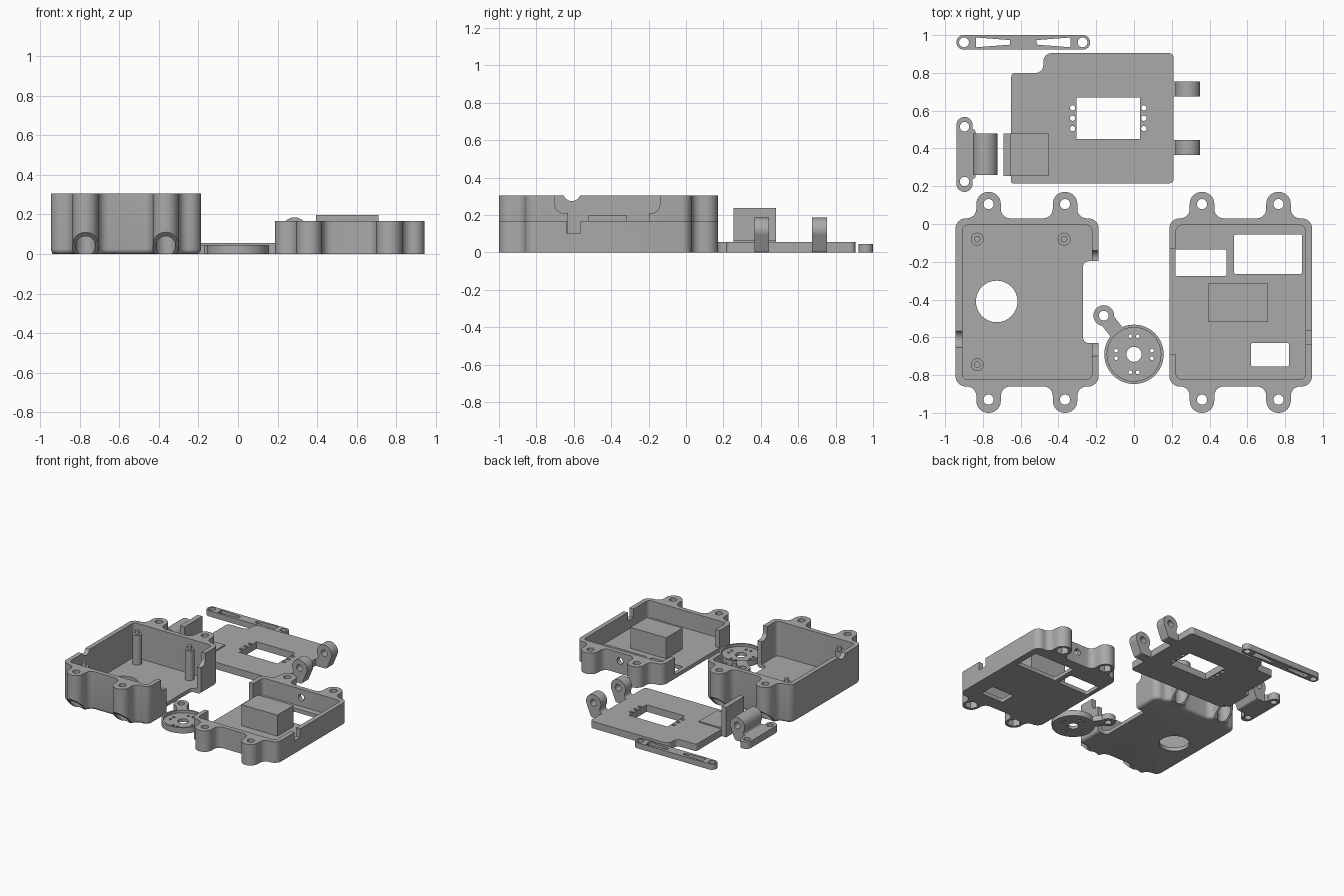
import bpy, bmesh, math
from mathutils import Vector

if "Cube" in bpy.data.objects:
    bpy.data.objects.remove(bpy.data.objects["Cube"], do_unlink=True)

grey = bpy.data.materials.new("plain_grey")
grey.use_nodes = True
grey.diffuse_color = (0.4, 0.4, 0.4, 1)
grey.node_tree.nodes["Principled BSDF"].inputs["Base Color"].default_value = (0.4, 0.4, 0.4, 1)


def fillet(corners, seg=8):
    """Round the corners (x, y, radius) of a closed outline."""
    out = []
    for i, (x, y, r) in enumerate(corners):
        p = Vector((x, y))
        if r == 0:
            out.append(p)
            continue
        a = (Vector(corners[i - 1][:2]) - p).normalized()
        b = (Vector(corners[(i + 1) % len(corners)][:2]) - p).normalized()
        half = a.angle(b) / 2
        mid = p + (a + b).normalized() * (r / math.sin(half))
        start = p + a * (r / math.tan(half)) - mid
        end = p + b * (r / math.tan(half)) - mid
        turn = math.atan2(start.x * end.y - start.y * end.x, start.dot(end))
        for k in range(seg + 1):
            t = turn * k / seg
            c, s = math.cos(t), math.sin(t)
            out.append(mid + Vector((start.x * c - start.y * s, start.x * s + start.y * c)))
    return out


def rect(x0, x1, y0, y1, r=0):
    return fillet([(x0, y0, r), (x1, y0, r), (x1, y1, r), (x0, y1, r)])


def circle(x, y, r, n=32):
    return [Vector((x + r * math.cos(math.tau * k / n), y + r * math.sin(math.tau * k / n))) for k in range(n)]


def prism(name, pts, lo, hi, axis="z", round_bottom=0):
    """Extrude a profile along an axis."""
    place = {"z": lambda a, b, c: (a, b, c), "x": lambda a, b, c: (c, a, b), "y": lambda a, b, c: (a, c, b)}[axis]
    bm = bmesh.new()
    low = [bm.verts.new(place(p[0], p[1], lo)) for p in pts]
    high = [bm.verts.new(place(p[0], p[1], hi)) for p in pts]
    base = bm.faces.new(low)
    bm.faces.new(high)
    for i in range(len(pts)):
        bm.faces.new((low[i - 1], low[i], high[i], high[i - 1]))
    bmesh.ops.recalc_face_normals(bm, faces=bm.faces)
    if round_bottom:
        bmesh.ops.bevel(bm, geom=list(base.edges), offset=round_bottom, segments=4, profile=0.5, affect="EDGES")
    mesh = bpy.data.meshes.new(name)
    bm.to_mesh(mesh)
    bm.free()
    mesh.materials.append(grey)
    obj = bpy.data.objects.new(name, mesh)
    bpy.context.collection.objects.link(obj)
    return obj


def combine(obj, others, operation="DIFFERENCE"):
    bpy.context.view_layer.objects.active = obj
    for other in others:
        mod = obj.modifiers.new("shape", "BOOLEAN")
        mod.operation, mod.solver, mod.object = operation, "EXACT", other
        bpy.ops.object.modifier_apply(modifier=mod.name)
        bpy.data.objects.remove(other, do_unlink=True)


def cutter(pts, lo=-0.1, hi=0.5, axis="z"):
    return prism("cutter", pts, lo, hi, axis)


def holes(centres, r, lo=-0.1, hi=0.5, n=24):
    return [cutter(circle(x, y, r, n), lo, hi) for x, y in centres]


# Case shells: rounded trays with two screw lugs on the front and back
FRONT, BACK, LUG, WALL, FLOOR = -0.86, 0.03, 0.065, 0.036, 0.03


def case(name, x0, x1, lugs, height, round_bottom=0):
    corners = [(x0, FRONT, 0.055)]
    for x in lugs:
        corners += [(x - LUG, FRONT, 0.05), (x - LUG, FRONT - 0.14, LUG * 0.98),
                    (x + LUG, FRONT - 0.14, LUG * 0.98), (x + LUG, FRONT, 0.05)]
    corners += [(x1, FRONT, 0.055), (x1, BACK, 0.055)]
    for x in reversed(lugs):
        corners += [(x + LUG, BACK, 0.05), (x + LUG, BACK + 0.14, LUG * 0.98),
                    (x - LUG, BACK + 0.14, LUG * 0.98), (x - LUG, BACK, 0.05)]
    corners.append((x0, BACK, 0.055))
    shell = prism(name, fillet(corners), 0, height, "z", round_bottom)
    centres = [(x, y) for x in lugs for y in (FRONT - 0.07, BACK + 0.075)]
    inside = rect(x0 + WALL, x1 - WALL, FRONT + WALL, BACK - WALL, 0.03)
    combine(shell, [cutter(inside, FLOOR)] + holes(centres, 0.027))
    return shell, centres


# Deep case: sloped lugs with counterbores, side opening, floor hole, cable notch
deep, bolts = case("deep_case", -0.945, -0.187, (-0.77, -0.365), 0.305, 0.025)
cuts = [cutter([(s * (y + 0.415) - 0.415, z) for y, z in ((0.05, -0.01), (0.2, -0.01), (0.2, 0.14))],
               -1.1, 0, "x") for s in (1, -1)]
cuts += holes(bolts, 0.05, -0.1, 0.13)
cuts += [cutter(rect(-0.27, 0, -0.63, -0.197, 0.03)),
         cutter(rect(-0.7, -0.14, 0.21, 0.5, 0.045), -0.26, -0.1, "x"),
         cutter(circle(-0.727, -0.41, 0.11, 48)),
         cutter(circle(-0.61, 0.32, 0.046), -1.1, -0.85, "x")]
combine(deep, cuts)

# Standing posts with locating pins
for i, (x, y) in enumerate(((-0.83, -0.08), (-0.37, -0.08), (-0.83, -0.745))):
    post = prism(f"post_{i + 1}", circle(x, y, 0.034), 0.02, 0.265)
    combine(post, [prism("pin", circle(x, y, 0.017), 0.2, 0.295)], "UNION")

# Shallow case: nut pockets, windows, cable slot and open inner side
shallow, bolts = case("shallow_case", 0.187, 0.943, (0.36, 0.765), 0.167)
cuts = holes(bolts, 0.05, -0.1, 0.06, 6)
cuts += [cutter(rect(*w, 0.01)) for w in ((0.22, 0.49, -0.275, -0.135), (0.53, 0.89, -0.265, -0.055),
                                          (0.62, 0.82, -0.755, -0.63))]
cuts += [cutter(rect(-0.635, -0.565, 0.1, 0.5), 0.88, 1.1, "x"),
         cutter(rect(-0.69, -0.13, FLOOR, 0.5), 0.1, 0.25, "x"),
         cutter(circle(0.56, 0.1, 0.026), -0.05, 0.1, "y")]
combine(shallow, cuts)
prism("inner_block", rect(0.395, 0.71, -0.52, -0.315), 0.02, 0.197)

# Round horn with recessed face, arm and screw holes
horn = prism("round_horn", circle(0, -0.69, 0.157, 64), 0, 0.045)
d = Vector((-0.16, 0.205)).normalized()
n = Vector((-d.y, d.x)) * 0.04
root, tip = Vector((0, -0.69)) + d * 0.1, Vector((-0.16, -0.485))
combine(horn, [prism("arm", [root - n, tip - n, tip + n, root + n], 0, 0.045),
               prism("arm_end", circle(tip.x, tip.y, 0.055), 0, 0.045)], "UNION")
small = [(a * s, b * t - 0.69) for a, b in ((0.02, 0.095), (0.095, 0.02)) for s in (1, -1) for t in (1, -1)]
combine(horn, [cutter(circle(0, -0.69, 0.142, 64), 0.025)] + holes([(0, -0.69)], 0.04)
        + holes([tip], 0.026) + holes(small, 0.01, n=12))

# Mounting plate with stepped corner, window and pin holes
plate = prism("mounting_plate", fillet([
    (-0.65, 0.215, 0.01), (0.21, 0.215, 0.025), (0.21, 0.905, 0.025), (-0.48, 0.905, 0.045),
    (-0.48, 0.8, 0.04), (-0.65, 0.8, 0.02)]), 0, 0.055)
combine(plate, [cutter(rect(-0.305, 0.032, 0.45, 0.67))]
        + holes([(x, y) for x in (-0.325, 0.052) for y in (0.505, 0.56, 0.615)], 0.014, n=16))

# Upright bracket on the plate edge
prism("edge_bracket", [(-0.69, 0), (-0.645, 0), (-0.645, 0.05), (-0.45, 0.05), (-0.45, 0.065),
                       (-0.65, 0.065), (-0.65, 0.238), (-0.69, 0.238)], 0.255, 0.48, "y")


def barrel(name, x, y0, y1):
    """Hinge barrel joined to a flat part on its -x side."""
    body = prism(name, circle(x, 0.12, 0.065), y0, y1, "y")
    neck = fillet([(x - 0.09, 0, 0), (x + 0.02, 0, 0.015), (x + 0.062, 0.1, 0), (x, 0.14, 0),
                   (x - 0.055, 0.1, 0), (x - 0.055, 0.055, 0.02), (x - 0.09, 0.055, 0)])
    combine(body, [prism("neck", neck, y0, y1, "y")], "UNION")
    combine(body, [cutter(circle(x, 0.12, 0.026), 0, 1, "y")])
    return body


barrel("hinge_ear_front", 0.285, 0.365, 0.445)
barrel("hinge_ear_back", 0.285, 0.675, 0.755)
barrel("clamp_barrel", -0.787, 0.26, 0.48)

# Clamp foot and slotted link, both flat bars with round ends
foot = prism("clamp_foot", rect(-0.94, -0.855, 0.17, 0.567, 0.042), 0, 0.055)
combine(foot, [prism("foot_web", rect(-0.88, -0.84, 0.24, 0.5, 0.01), 0, 0.055)], "UNION")
combine(foot, holes([(-0.897, 0.225), (-0.897, 0.515)], 0.025))

link = prism("slotted_link", rect(-0.94, -0.232, 0.923, 1.0, 0.038), 0, 0.045)
slots = []
for s in (1, -1):
    slots.append(cutter([(-0.586 + s * a, 0.9615 + b) for a, b in
                         ((0.25, 0.026), (0.25, -0.026), (0.07, -0.012), (0.07, 0.012))]))
combine(link, slots + holes([(-0.9, 0.9615), (-0.272, 0.9615)], 0.026))

# Smooth shading on curved walls, sharp edges kept
for obj in bpy.context.scene.objects:
    obj.select_set(obj.type == "MESH")
bpy.ops.object.shade_smooth_by_angle(angle=math.radians(30))
